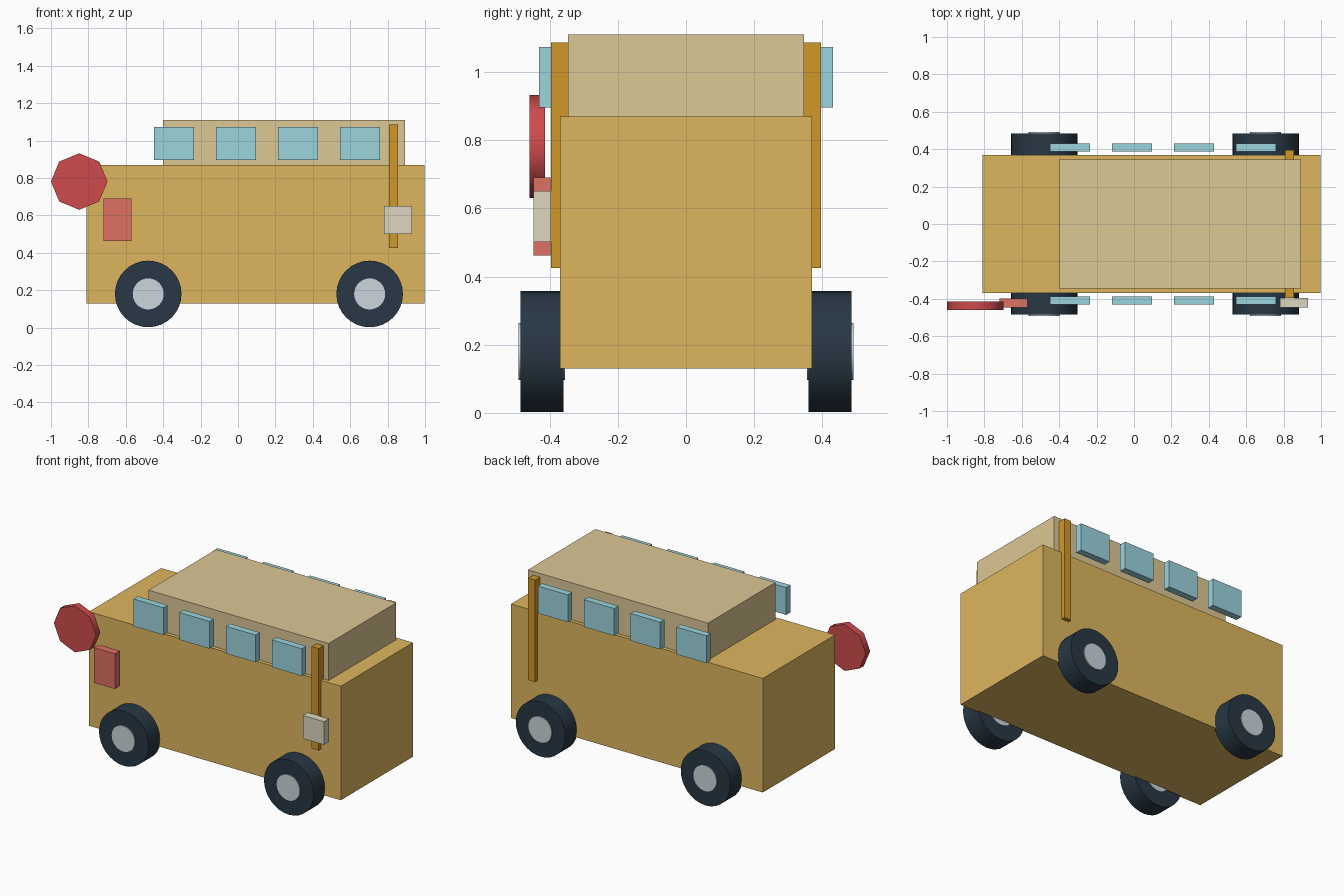
import bpy
from math import radians, pi

if "Cube" in bpy.data.objects:
    bpy.data.objects.remove(bpy.data.objects["Cube"])

def mat(name, rgb):
    m = bpy.data.materials.new(name)
    m.diffuse_color = (*rgb, 1)
    m.use_nodes = True
    m.node_tree.nodes["Principled BSDF"].inputs["Base Color"].default_value = m.diffuse_color
    return m

YELLOW = mat("body_yellow", (0.73, 0.47, 0.114))
AMBER = mat("amber", (0.63, 0.31, 0.023))
SAND = mat("sand", (0.72, 0.58, 0.30))
GLASS = mat("glass_blue", (0.33, 0.66, 0.73))
RED = mat("sign_red", (0.62, 0.07, 0.075))
CORAL = mat("coral", (0.72, 0.165, 0.12))
CREAM = mat("cream", (0.72, 0.68, 0.53))
RUBBER = mat("rubber", (0.021, 0.039, 0.058))
STEEL = mat("steel", (0.60, 0.67, 0.72))

def box(name, x, y, z, m):
    """Box from (min, max) pairs on each axis."""
    bpy.ops.mesh.primitive_cube_add(size=1, location=[sum(p) / 2 for p in (x, y, z)])
    o = bpy.context.object
    o.name = name
    o.scale = [p[1] - p[0] for p in (x, y, z)]
    bpy.ops.object.transform_apply(location=False, rotation=False, scale=True)
    o.data.materials.append(m)
    return o

def disc(name, r, x, y, z, m, sides=32, smooth=30):
    """Cylinder along y, spanning the (min, max) pair y."""
    bpy.ops.mesh.primitive_cylinder_add(vertices=sides, radius=r, depth=y[1] - y[0],
                                        location=(x, sum(y) / 2, z), rotation=(pi / 2, 0, 0))
    o = bpy.context.object
    o.name = name
    bpy.ops.object.transform_apply(location=False, rotation=True, scale=False)
    bpy.ops.object.shade_smooth_by_angle(angle=radians(smooth))
    o.data.materials.append(m)
    return o

def span(side, a, b):
    return tuple(sorted((side * a, side * b)))

# Body and raised roof
box("body", (-0.81, 0.997), (-0.37, 0.37), (0.13, 0.87), YELLOW)
box("roof", (-0.40, 0.893), (-0.346, 0.346), (0.87, 1.11), SAND)

for side, label in ((-1, "front"), (1, "back")):
    # Side windows
    for i in range(4):
        x = -0.341 + i * 0.3315
        box(f"{label}_window_{i + 1}", (x - 0.107, x + 0.107),
            span(side, 0.387, 0.431), (0.896, 1.073), GLASS)
    # Upright post
    box(f"{label}_post", (0.806, 0.856), span(side, 0.346, 0.396), (0.425, 1.086), AMBER)
    # Wheels with hubs
    for x, end in ((-0.48, "left"), (0.704, "right")):
        disc(f"{label}_{end}_tyre", 0.178, x, span(side, 0.359, 0.485), 0.18, RUBBER)
        disc(f"{label}_{end}_hub", 0.083, x, span(side, 0.355, 0.491), 0.18, STEEL)

# Fittings on the front side only
box("side_panel", (-0.72, -0.57), (-0.447, -0.397), (0.462, 0.69), CORAL)
box("post_box", (0.78, 0.93), (-0.447, -0.396), (0.501, 0.651), CREAM)
disc("stop_sign", 0.151, -0.849, (-0.459, -0.414), 0.781, RED, sides=8, smooth=50)
